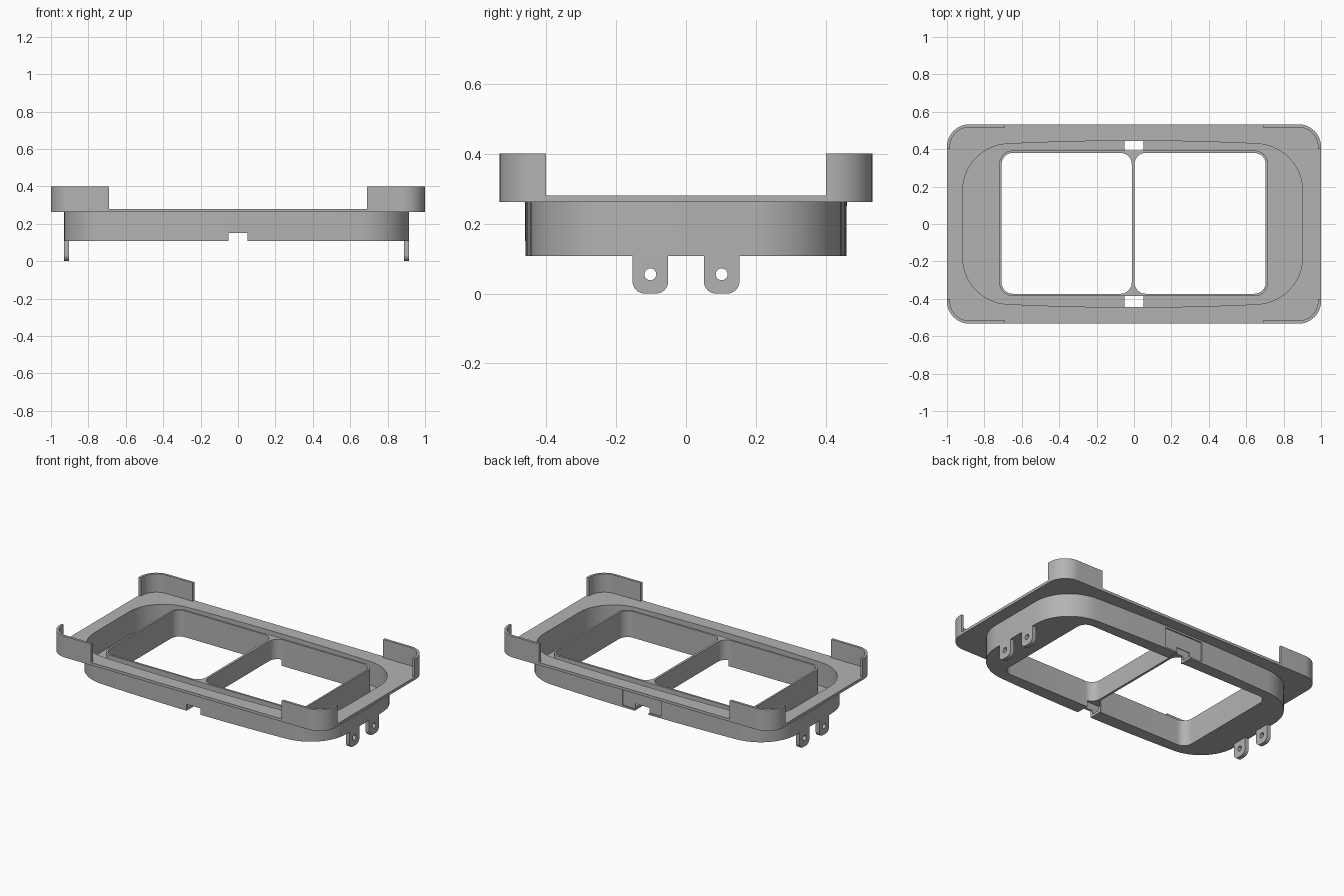
import bpy, bmesh, math
from mathutils import Matrix

cube = bpy.data.objects.get("Cube")
if cube:
    bpy.data.objects.remove(cube, do_unlink=True)

grey = bpy.data.materials.new("plain grey")
grey.use_nodes = True
grey.diffuse_color = (0.45, 0.45, 0.45, 1)
grey.node_tree.nodes["Principled BSDF"].inputs["Base Color"].default_value = grey.diffuse_color


def rounded(x0, x1, y0, y1, r, steps=12):
    """Counter-clockwise rounded rectangle."""
    pts = []
    corners = [(x1 - r, y1 - r), (x0 + r, y1 - r), (x0 + r, y0 + r), (x1 - r, y0 + r)]
    for i, (cx, cy) in enumerate(corners):
        for k in range(steps + 1):
            a = math.pi / 2 * (i + k / steps)
            pts.append((cx + r * math.cos(a), cy + r * math.sin(a)))
    return pts


def well_outline(inset):
    """Rounded rectangle whose long sides bow out slightly."""
    pts = rounded(-0.93 + inset, 0.915 - inset, -0.46 + inset, 0.46 - inset, 0.27 - inset)
    dense = []
    for p, q in zip(pts, pts[1:] + pts[:1]):
        n = 12 if abs(p[0] - q[0]) > 0.5 else 1
        dense += [(p[0] + (q[0] - p[0]) * k / n, p[1] + (q[1] - p[1]) * k / n) for k in range(n)]
    return [(x, y * (1 - 0.035 * min(1, (x / 0.65) ** 2))) for x, y in dense]


def prism(name, pts, z0, z1):
    bm = bmesh.new()
    face = bm.faces.new([bm.verts.new((x, y, z0)) for x, y in pts])
    top = bmesh.ops.extrude_face_region(bm, geom=[face])
    bmesh.ops.translate(bm, vec=(0, 0, z1 - z0),
                        verts=[v for v in top["geom"] if isinstance(v, bmesh.types.BMVert)])
    bmesh.ops.recalc_face_normals(bm, faces=bm.faces)
    mesh = bpy.data.meshes.new(name)
    bm.to_mesh(mesh)
    bm.free()
    mesh.materials.append(grey)
    obj = bpy.data.objects.new(name, mesh)
    bpy.context.collection.objects.link(obj)
    return obj


def box(x0, x1, y0, y1, z0, z1):
    return prism("cutter", [(x0, y0), (x1, y0), (x1, y1), (x0, y1)], z0, z1)


def cut(obj, *cutters):
    """Subtract the cutters, bake the result and shade it."""
    for c in cutters:
        c.hide_render = True
        mod = obj.modifiers.new("cut", 'BOOLEAN')
        mod.operation, mod.solver, mod.object = 'DIFFERENCE', 'EXACT', c
    bpy.context.view_layer.update()
    baked = bpy.data.meshes.new_from_object(obj.evaluated_get(bpy.context.evaluated_depsgraph_get()))
    obj.modifiers.clear()
    obj.data = baked
    for c in cutters:
        bpy.data.objects.remove(c, do_unlink=True)
    bpy.ops.object.select_all(action='DESELECT')
    obj.select_set(True)
    bpy.context.view_layer.objects.active = obj
    bpy.ops.object.shade_smooth_by_angle(angle=math.radians(30))


def windows():
    return [prism("cutter", rounded(x0, x1, -0.373, 0.38, 0.06), 0, 0.5)
            for x0, x1 in ((-0.708, -0.012), (0.003, 0.704))]


def notch():
    return box(-0.05, 0.05, -0.6, 0.6, 0, 0.15)


WALL = 0.015
FLANGE_Z, FLOOR_Z, TOP_Z = 0.262, 0.126, 0.28

# Flat outer flange
flange = prism("flange", rounded(-1, 1, -0.533, 0.533, 0.12), FLANGE_Z, TOP_Z)
cut(flange, prism("cutter", well_outline(WALL), 0, 0.5))

# Sunken well with floor, windows, bottom notches and a shallow rear recess
well = prism("well", well_outline(0), 0.108, FLANGE_Z)
cut(well, prism("cutter", well_outline(WALL), FLOOR_Z, 0.5), *windows(), notch(),
    box(-0.14, 0.14, 0.451, 0.6, 0.118, 0.25))

# Raised double window frame with centre divider
frame = prism("window_frame", rounded(-0.72, 0.716, -0.386, 0.393, 0.072), FLOOR_Z, TOP_Z)
cut(frame, *windows(), notch())

# Upright corner clips
clips = prism("corner_clips", rounded(-1, 1, -0.533, 0.533, 0.12), TOP_Z, 0.4)
cut(clips, prism("cutter", rounded(-0.984, 0.984, -0.517, 0.517, 0.104), 0, 0.5),
    box(-0.69, 0.69, -1, 1, 0, 0.5), box(-2, 2, -0.4, 0.4, 0, 0.5))

# Hanging lugs with round holes, drawn flat and turned upright
upright = Matrix(((0, 0, 1, 0), (1, 0, 0, 0), (0, 1, 0, 0), (0, 0, 0, 1)))
for side, x0, x1 in (("right", -0.93, -0.903), ("left", 0.888, 0.915)):
    for place, y in (("front", -0.102), ("rear", 0.102)):
        arc = [p for p in rounded(y - 0.051, y + 0.051, 0, 0.2, 0.035) if p[1] < 0.1]
        outline = [(y - 0.051, 0.108)] + arc + [(y + 0.051, 0.108)]
        lug = prism(f"{side}_{place}_lug", outline, x0, x1)
        hole = prism("cutter", rounded(y - 0.017, y + 0.017, 0.038, 0.072, 0.0169, 6), -1, 1)
        for o in (lug, hole):
            o.data.transform(upright)
        cut(lug, hole)
